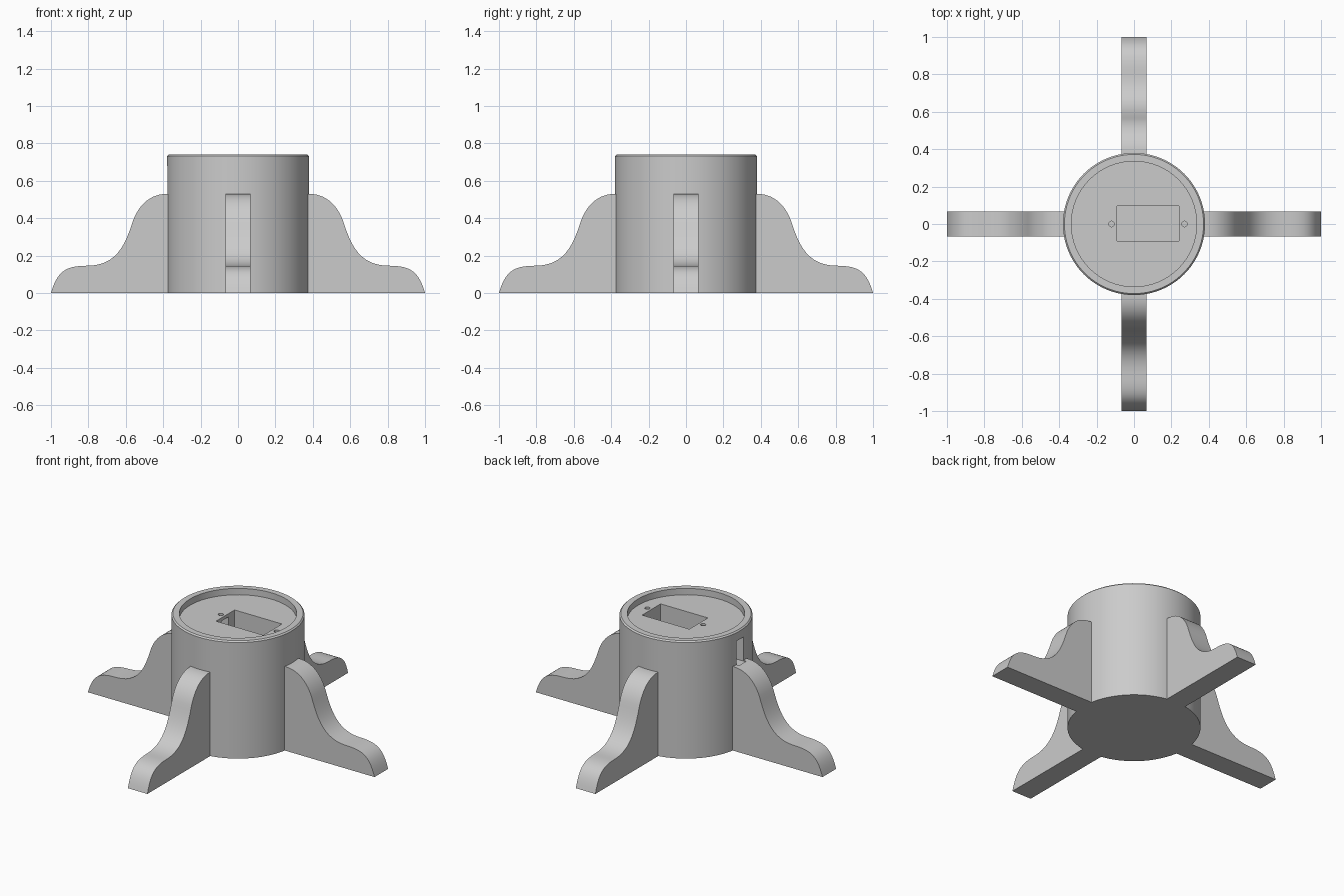
import bpy, bmesh, math
from mathutils import Vector, Matrix
from mathutils.geometry import interpolate_bezier

if "Cube" in bpy.data.objects:
    bpy.data.objects.remove(bpy.data.objects["Cube"], do_unlink=True)

GREY = (0.6, 0.6, 0.6, 1)
mat = bpy.data.materials.new("plain grey")
mat.use_nodes = True
mat.diffuse_color = GREY
mat.node_tree.nodes["Principled BSDF"].inputs["Base Color"].default_value = GREY

HEIGHT, RADIUS, FLOOR = 0.74, 0.38, 0.70
HALF_WIDTH = 0.068


def finish(bm, name):
    bmesh.ops.recalc_face_normals(bm, faces=bm.faces)
    mesh = bpy.data.meshes.new(name)
    bm.to_mesh(mesh)
    bm.free()
    mesh.materials.append(mat)
    obj = bpy.data.objects.new(name, mesh)
    bpy.context.collection.objects.link(obj)
    return obj


def box(name, low, high):
    bm = bmesh.new()
    bmesh.ops.create_cube(bm, size=1)
    low, high = Vector(low), Vector(high)
    for v in bm.verts:
        v.co = (low + high) / 2 + v.co * (high - low)
    return finish(bm, name)


def peg(name, x, y, low, high, radius):
    bm = bmesh.new()
    bmesh.ops.create_cone(bm, cap_ends=True, segments=24, radius1=radius, radius2=radius,
                          depth=high - low, matrix=Matrix.Translation((x, y, (low + high) / 2)))
    return finish(bm, name)


def lathe(name, profile, segments=96):
    bm = bmesh.new()
    rings = [[bm.verts.new((r * math.cos(a), r * math.sin(a), z))
              for a in (2 * math.pi * i / segments for i in range(segments))]
             for r, z in profile]
    for low, high in zip(rings, rings[1:]):
        for i in range(segments):
            j = (i + 1) % segments
            bm.faces.new((low[i], low[j], high[j], high[i]))
    bm.faces.new(rings[0])
    bm.faces.new(rings[-1])
    return finish(bm, name)


def cut(obj, cutter):
    bpy.context.view_layer.objects.active = obj
    mod = obj.modifiers.new("cut", 'BOOLEAN')
    mod.operation, mod.solver, mod.object = 'DIFFERENCE', 'EXACT', cutter
    bpy.ops.object.modifier_apply(modifier=mod.name)


def smooth(obj):
    bpy.ops.object.select_all(action='DESELECT')
    obj.select_set(True)
    bpy.context.view_layer.objects.active = obj
    bpy.ops.object.shade_smooth_by_angle(angle=math.radians(30))


# Outline of a leg: shoulder, hollow, foot
CURVES = [
    [(0.38, 0.53), (0.47, 0.53), (0.53, 0.47), (0.56, 0.39)],
    [(0.56, 0.39), (0.60, 0.27), (0.64, 0.15), (0.80, 0.146)],
    [(0.80, 0.146), (0.92, 0.146), (0.965, 0.12), (1.0, 0.0)],
]


def leg(name, angle):
    outline = [Vector((0.37, 0)), Vector((0.37, 0.53))]
    for curve in CURVES:
        points = interpolate_bezier(*[Vector((x, z, 0)) for x, z in curve], 14)
        outline += points if curve is CURVES[0] else points[1:]
    bm = bmesh.new()
    face = bm.faces.new([bm.verts.new((p[0], -HALF_WIDTH, p[1])) for p in outline])
    out = bmesh.ops.extrude_face_region(bm, geom=[face])
    moved = [v for v in out["geom"] if isinstance(v, bmesh.types.BMVert)]
    bmesh.ops.translate(bm, verts=moved, vec=(0, 2 * HALF_WIDTH, 0))
    bmesh.ops.rotate(bm, verts=bm.verts, matrix=Matrix.Rotation(angle, 3, 'Z'))
    return finish(bm, name)


# Round body with chamfered rim and shallow recess
body = lathe("body", [(RADIUS, 0), (RADIUS, HEIGHT - 0.008), (RADIUS - 0.008, HEIGHT),
                      (0.335, HEIGHT), (0.335, FLOOR)])

# Four legs
names = ["left_leg", "back_leg", "right_leg", "front_leg"]
legs = [leg(n, i * math.pi / 2) for i, n in enumerate(names)]

# Pocket, screw holes and cable slot
pocket = box("pocket_cutter", (-0.09, -0.09, 0.45), (0.24, 0.095, HEIGHT))
slot = box("slot_cutter", (-0.395, -0.035, 0.525), (-0.05, 0.035, 0.68))
holes = [peg("hole_cutter", x, 0, 0.58, HEIGHT, 0.015) for x in (-0.12, 0.27)]
cut(body, pocket)
cut(body, slot)
for hole in holes:
    cut(body, hole)
cut(legs[2], slot)

for helper in [pocket, slot] + holes:
    bpy.data.objects.remove(helper, do_unlink=True)
for obj in [body] + legs:
    smooth(obj)
